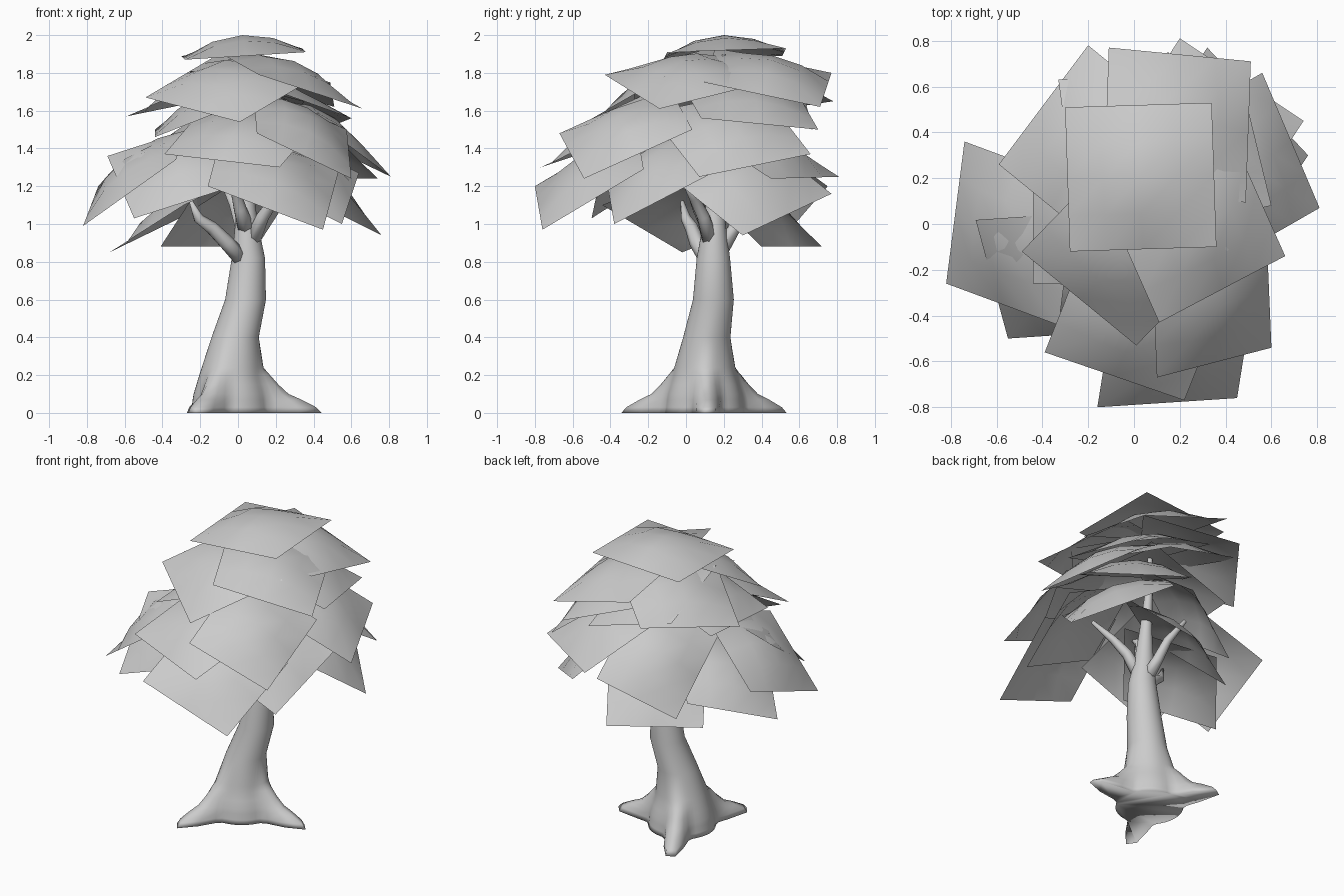
import bpy, bmesh, math
from mathutils import Vector

cube = bpy.data.objects.get("Cube")
if cube:
    bpy.data.objects.remove(cube)

grey = bpy.data.materials.new("plain_grey")
grey.use_nodes = True
tone = (0.6, 0.6, 0.6, 1)
grey.diffuse_color = tone
grey.node_tree.nodes["Principled BSDF"].inputs["Base Color"].default_value = tone


def finish(bm, name):
    mesh = bpy.data.meshes.new(name)
    bm.to_mesh(mesh)
    bm.free()
    mesh.materials.append(grey)
    for poly in mesh.polygons:
        poly.use_smooth = True
    obj = bpy.data.objects.new(name, mesh)
    bpy.context.collection.objects.link(obj)
    return obj


def loft(name, rings):
    """Skin a list of closed point rings and cap both ends."""
    bm = bmesh.new()
    loops = [[bm.verts.new(co) for co in ring] for ring in rings]
    count = len(loops[0])
    for low, high in zip(loops, loops[1:]):
        for k in range(count):
            n = (k + 1) % count
            bm.faces.new((low[k], low[n], high[n], high[k]))
    bm.faces.new(loops[0])
    bm.faces.new(loops[-1])
    bmesh.ops.recalc_face_normals(bm, faces=bm.faces)
    return finish(bm, name)


def tube(name, path, sides):
    """Loft rings square to a path of (x, y, z, radius) points."""
    pts = [Vector(p[:3]) for p in path]
    rings = []
    for i, p in enumerate(pts):
        along = (pts[min(i + 1, len(pts) - 1)] - pts[max(i - 1, 0)]).normalized()
        v = Vector((0, 1, 0))
        v = (v - along * v.dot(along)).normalized()
        u = v.cross(along)
        angles = [math.tau * k / sides for k in range(sides)]
        rings.append([p + (u * math.cos(a) + v * math.sin(a)) * path[i][3] for a in angles])
    return loft(name, rings)


def leaf_card(name, a, b, rise, side=0.63, bulge=0.1, cuts=4):
    """Domed square sheet: outer edge a-b, square to it an inner edge lifted by rise."""
    a, b = Vector(a), Vector(b)
    inward = Vector((a.y - b.y, b.x - a.x, 0)).normalized()
    if inward.dot(Vector((0.03, 0.18, 0)) - (a + b) / 2) < 0:
        a, b = b, a
        inward = -inward
    upward = (b - a).normalized().cross(inward)
    lift = rise / side / upward.z
    step = (inward * math.sqrt(1 - lift ** 2) + upward * lift) * side
    normal = (b - a).cross(step).normalized()
    bm = bmesh.new()
    grid = []
    for i in range(cuts + 1):
        row = []
        for j in range(cuts + 1):
            s, t = i / cuts, j / cuts
            dome = 16 * s * (1 - s) * t * (1 - t)
            row.append(bm.verts.new(a.lerp(b, s) + step * t + normal * bulge * dome))
        grid.append(row)
    for i in range(cuts):
        for j in range(cuts):
            bm.faces.new((grid[i][j], grid[i + 1][j], grid[i + 1][j + 1], grid[i][j + 1]))
    return finish(bm, name)


# Trunk flaring into three roots: centre x, y, height, radius, reach along a root
trunk = [
    (-.04, .1, 0, .21, .49), (-.04, .1, .03, .205, .46), (-.04, .1, .07, .2, .38),
    (-.04, .1, .1, .195, .31), (-.04, .1, .15, .18, .255), (-.04, .1, .2, .165, .21),
    (-.035, .1, .24, .157, .17), (-.015, .11, .4, .125, .125), (.04, .145, .6, .108, .108),
    (.055, .145, .82, .088, .088), (.045, .15, 1, .06, .06), (.04, .16, 1.2, .04, .04),
    (.03, .18, 1.5, .022, .022), (.03, .2, 1.9, .01, .01)]
rings = []
for x, y, z, radius, reach in trunk:
    ring = []
    for k in range(48):
        a = math.tau * k / 48
        near = max(math.cos(a - math.radians(d)) for d in (2, 116, 245))
        r = radius + (reach - radius) * max(near, 0) ** (90 * reach)
        ring.append(Vector((x + r * math.cos(a), y + r * math.sin(a), z)))
    rings.append(ring)
loft("trunk", rings)

# Short bent branches under the crown
branches = {
    "front_branch": [(.03, .12, .8, .045), (-.06, .06, .9, .042), (-.14, .03, .98, .036), (-.21, 0, 1.03, .028), (-.25, -.02, 1.12, .01)],
    "side_branch": [(.07, .13, .9, .045), (.13, .09, 1.04, .035), (.2, .04, 1.14, .027), (.32, -.02, 1.25, .012)],
    "back_branch": [(.05, .18, .86, .045), (.02, .25, .97, .035), (-.02, .3, 1.1, .028), (-.08, .4, 1.22, .012)],
    "upper_branch": [(.05, .14, .95, .05), (.01, .07, 1.08, .035), (-.02, .02, 1.2, .025), (-.02, -.1, 1.35, .012)],
}
for name, path in branches.items():
    tube(name, path, 7)

# Crown sheets: outer corner, outer corner, lift of the inner edge
cards = [
    ((-.28, -.12, 1.87), (.36, -.1, 1.91), .02),
    ((-.49, -.12, 1.67), (.01, -.53, 1.54), .24),
    ((.11, -.43, 1.79), (.66, -.14, 1.61), .14),
    ((-.11, .77, 1.8), (.51, .71, 1.62), .13),
    ((-.59, .26, 1.57), (-.2, .78, 1.65), .2),
    ((.81, .07, 1.25), (.56, .66, 1.37), .34),
    ((-.39, -.56, 1.37), (.22, -.77, 1.3), .25),
    ((.1, -.67, 1.48), (.6, -.54, 1.24), .26),
    ((-.16, -.8, 1.2), (.45, -.76, .97), .32),
    ((-.82, -.26, .99), (-.74, .36, 1.2), .35),
    ((-.55, -.5, 1.03), (.04, -.46, 1.22), .33),
    ((-.68, -.02, .85), (-.31, .43, 1.03), .25),
    ((.76, .3, .94), (.32, .77, 1.16), .35),
    ((.2, .81, 1.25), (.74, .45, 1.24), .3),
    ((.1, .72, .88), (-.41, .4, .88), .4),
    ((.15, .75, 1.2), (-.31, .55, .97), .37),
    ((.6, .08, 1.56), (.45, .7, 1.5), .21),
    ((-.44, -.26, 1.46), (-.44, .36, 1.5), .23),
    ((-.33, .63, 1.66), (.27, .67, 1.5), .15),
    ((.55, -.38, 1), (.64, .14, 1.27), .28),
]
for i, (a, b, rise) in enumerate(cards):
    leaf_card(f"leaf_sheet_{i + 1}", a, b, rise)
